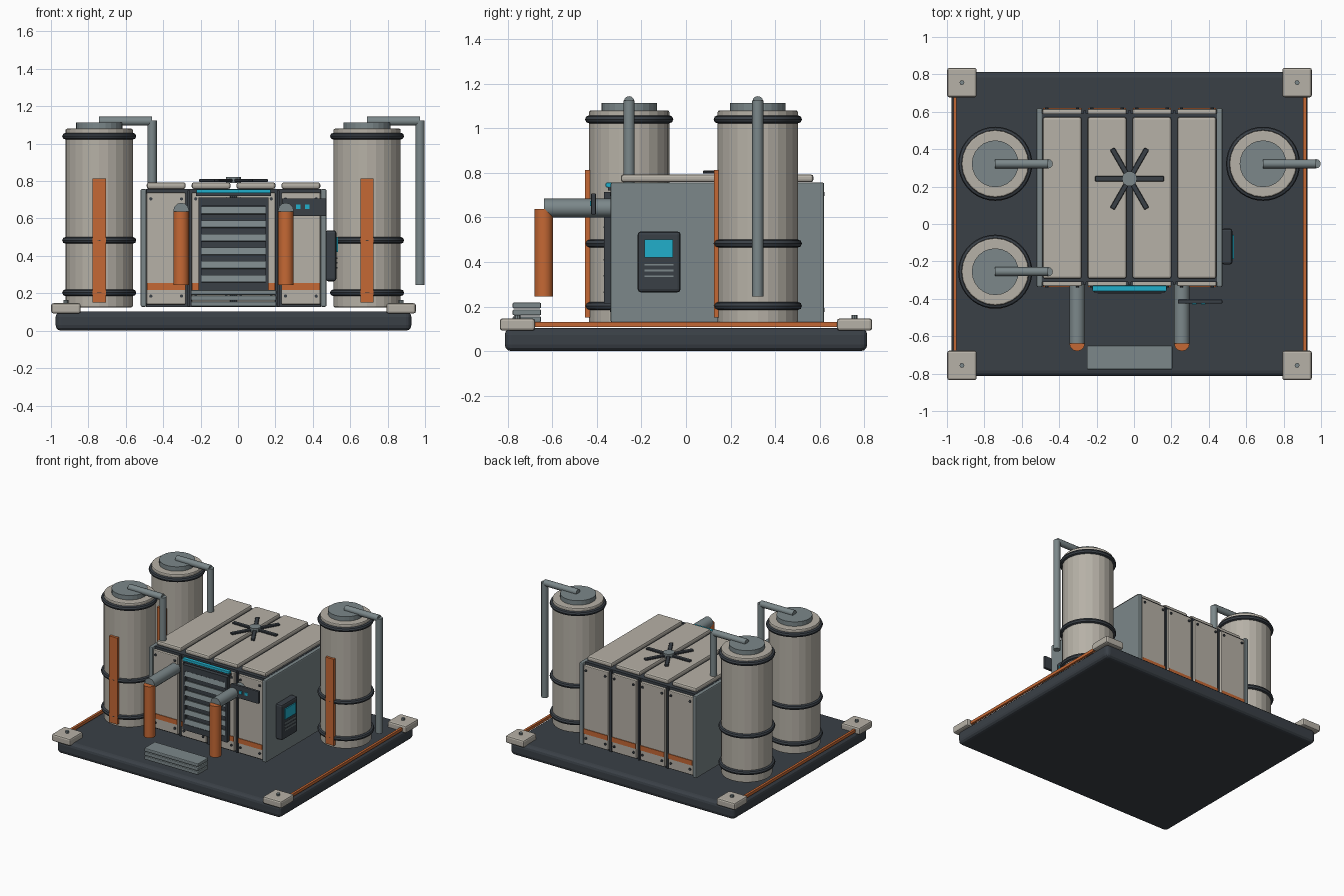
import bpy, math
from mathutils import Vector

if "Cube" in bpy.data.objects:
    bpy.data.objects.remove(bpy.data.objects["Cube"])


def material(name, rgb):
    m = bpy.data.materials.new(name)
    m.diffuse_color = (*rgb, 1)
    m.use_nodes = True
    m.node_tree.nodes["Principled BSDF"].inputs["Base Color"].default_value = m.diffuse_color
    return m


CREAM = material("cream paint", (0.47, 0.44, 0.385))
GREY = material("blue grey metal", (0.20, 0.245, 0.255))
DARK = material("dark metal", (0.042, 0.051, 0.062))
ORANGE = material("orange paint", (0.56, 0.14, 0.035))
CYAN = material("cyan light", (0.015, 0.43, 0.60))


def finish(name, mat, bevel=0.0, segments=2, smooth=False):
    ob = bpy.context.object
    ob.name = name
    ob.data.materials.append(mat)
    if smooth:
        bpy.ops.object.shade_smooth_by_angle(angle=math.radians(40))
    if bevel:
        b = ob.modifiers.new("rounded edges", 'BEVEL')
        b.width, b.segments = bevel, segments
    return ob


def box(name, x, y, z, mat, bevel=0.0, segments=2):
    """Box from (min, max) pairs along each axis."""
    bpy.ops.mesh.primitive_cube_add(size=1, location=[(a + b) / 2 for a, b in (x, y, z)])
    bpy.context.object.scale = [b - a for a, b in (x, y, z)]
    bpy.ops.object.transform_apply(location=False, rotation=False, scale=True)
    return finish(name, mat, bevel, segments)


def rod(name, p, q, r, mat, sides=12, bevel=0.0, smooth=False):
    """Cylinder between two points."""
    p, q = Vector(p), Vector(q)
    d = q - p
    bpy.ops.mesh.primitive_cylinder_add(
        vertices=sides, radius=r, depth=d.length, location=(p + q) / 2,
        rotation=d.to_track_quat('Z', 'Y').to_euler())
    return finish(name, mat, bevel, 2, smooth)


# Base slab, side rails and corner blocks
CX = -0.024
box("base_slab", (-0.975, 0.927), (-0.813, 0.813), (0.0, 0.103), DARK, 0.03, 3)
for x in (-0.957, 0.913):
    box("side_rail", (x - 0.009, x + 0.009), (-0.7, 0.7), (0.108, 0.13), ORANGE)
for sx in (-1, 1):
    for sy in (-1, 1):
        x, y = CX + sx * 0.896, sy * 0.756
        box("corner_block", (x - 0.079, x + 0.079), (y - 0.079, y + 0.079),
            (0.092, 0.147), CREAM, 0.012)
        rod("corner_bolt", (x, y, 0.145), (x, y, 0.163), 0.013, GREY, 8)

# Housing core and side plates
box("housing_core", (-0.492, 0.444), (-0.31, 0.59), (0.128, 0.757), DARK)
for x in (-0.505, 0.457):
    box("housing_side", (x - 0.016, x + 0.016), (-0.338, 0.62), (0.128, 0.757), GREY, 0.008)

# Roof, front and back panels with stripes and bolts
for i in range(4):
    x0 = -0.488 + 0.24 * i
    x1 = x0 + 0.208
    box("roof_panel", (x0, x1), (-0.292, 0.572), (0.758, 0.793), CREAM, 0.012)
    for side, yin, yout in ((-1, -0.305, -0.332), (1, 0.585, 0.614)):
        ys = sorted((yin, yout))
        box("wall_panel", (x0, x1), ys, (0.14, 0.738), CREAM, 0.006)
        ys = sorted((yout - side * 0.003, yout + side * 0.005))
        box("panel_stripe", (x0 + 0.002, x1 - 0.002), ys, (0.218, 0.255), ORANGE)
        for bx in (x0 + 0.022, x1 - 0.022):
            for bz in (0.185, 0.705):
                rod("panel_bolt", (bx, yout - side * 0.003, bz),
                    (bx, yout + side * 0.008, bz), 0.009, DARK, 8)
for x in (-0.264, -0.024, 0.216):
    for y in (-0.316, 0.598):
        box("panel_seam_bar", (x - 0.007, x + 0.007), (y - 0.008, y + 0.008),
            (0.13, 0.75), DARK)

# Front grille with louvres and a light strip above
box("grille_back", (-0.205, 0.157), (-0.343, -0.33), (0.22, 0.71), DARK)
for x in (-0.203, 0.155):
    box("grille_post", (x - 0.009, x + 0.009), (-0.368, -0.33), (0.215, 0.713), DARK)
for z in (0.225, 0.68):
    box("grille_rail", (-0.21, 0.162), (-0.368, -0.33), (z - 0.012, z + 0.033), DARK)
for i in range(6):
    z = 0.278 + i * 0.073
    louvre = box("grille_louvre", (-0.195, 0.147), (-0.366, -0.35), (z - 0.019, z + 0.019), GREY)
    louvre.rotation_euler.x = math.radians(-15)
box("light_strip", (-0.222, 0.174), (-0.36, -0.33), (0.735, 0.756), CYAN, 0.004)
box("light_strip_holder", (-0.225, 0.177), (-0.35, -0.31), (0.72, 0.737), DARK)

# Front control plate with indicator lights
box("control_plate", (0.234, 0.472), (-0.426, -0.404), (0.612, 0.708), DARK, 0.005)
for x in (0.322, 0.37):
    box("indicator_light", (x - 0.011, x + 0.011), (-0.431, -0.425), (0.652, 0.674), CYAN)

# Side control box with screen and vent lines
box("side_control_box", (0.468, 0.526), (-0.217, -0.024), (0.264, 0.537), DARK, 0.014)
box("control_screen", (0.525, 0.534), (-0.186, -0.058), (0.42, 0.5), CYAN)
for z in (0.336, 0.362, 0.388):
    box("control_line", (0.525, 0.531), (-0.186, -0.056), (z - 0.004, z + 0.004), GREY)

# Roof fan
FX, FY = CX, 0.242
rod("fan_hub", (FX, FY, 0.79), (FX, FY, 0.823), 0.04, GREY, 16)
for i in range(6):
    a = i * math.pi / 3
    blade = box("fan_blade", (-0.077, 0.077), (-0.014, 0.014), (-0.007, 0.007), DARK, 0.003, 1)
    blade.location = (FX + 0.108 * math.cos(a), FY + 0.108 * math.sin(a), 0.803)
    blade.rotation_euler.z = a

# Storage tanks with caps, hoops, stripes and outlet pipes
for tx, ty in ((-0.742, 0.322), (0.69, 0.322), (-0.742, -0.255)):
    rod("tank", (tx, ty, 0.125), (tx, ty, 1.08), 0.18, CREAM, 24, 0.008)
    rod("tank_cap", (tx, ty, 1.07), (tx, ty, 1.114), 0.125, GREY, 24)
    for z in (0.203, 0.483, 1.04):
        bpy.ops.mesh.primitive_torus_add(
            location=(tx, ty, z), major_radius=0.18, minor_radius=0.018,
            major_segments=40, minor_segments=8)
        finish("tank_hoop", DARK, smooth=True)
    box("tank_stripe", (tx - 0.035, tx + 0.035), (ty - 0.197, ty - 0.17), (0.15, 0.813), ORANGE)
    px = tx + 0.283
    rod("outlet_pipe_top", (tx, ty, 1.12), (px, ty, 1.12), 0.024, GREY, 12, smooth=True)
    rod("outlet_pipe_drop", (px, ty, 1.125), (px, ty, 0.245), 0.025, GREY, 12, smooth=True)

# Front pipes
for x in (-0.304, 0.256):
    rod("front_pipe", (x, -0.32, 0.642), (x, -0.638, 0.642), 0.042, GREY, 12, smooth=True)
    rod("front_pipe_drop", (x, -0.638, 0.638), (x, -0.638, 0.245), 0.042, ORANGE, 12, smooth=True)

# Front steps
for i in range(3):
    z = 0.13 + i * 0.031
    box("step_slab", (-0.252, 0.205), (-0.778, -0.65), (z, z + 0.026), GREY, 0.006)
